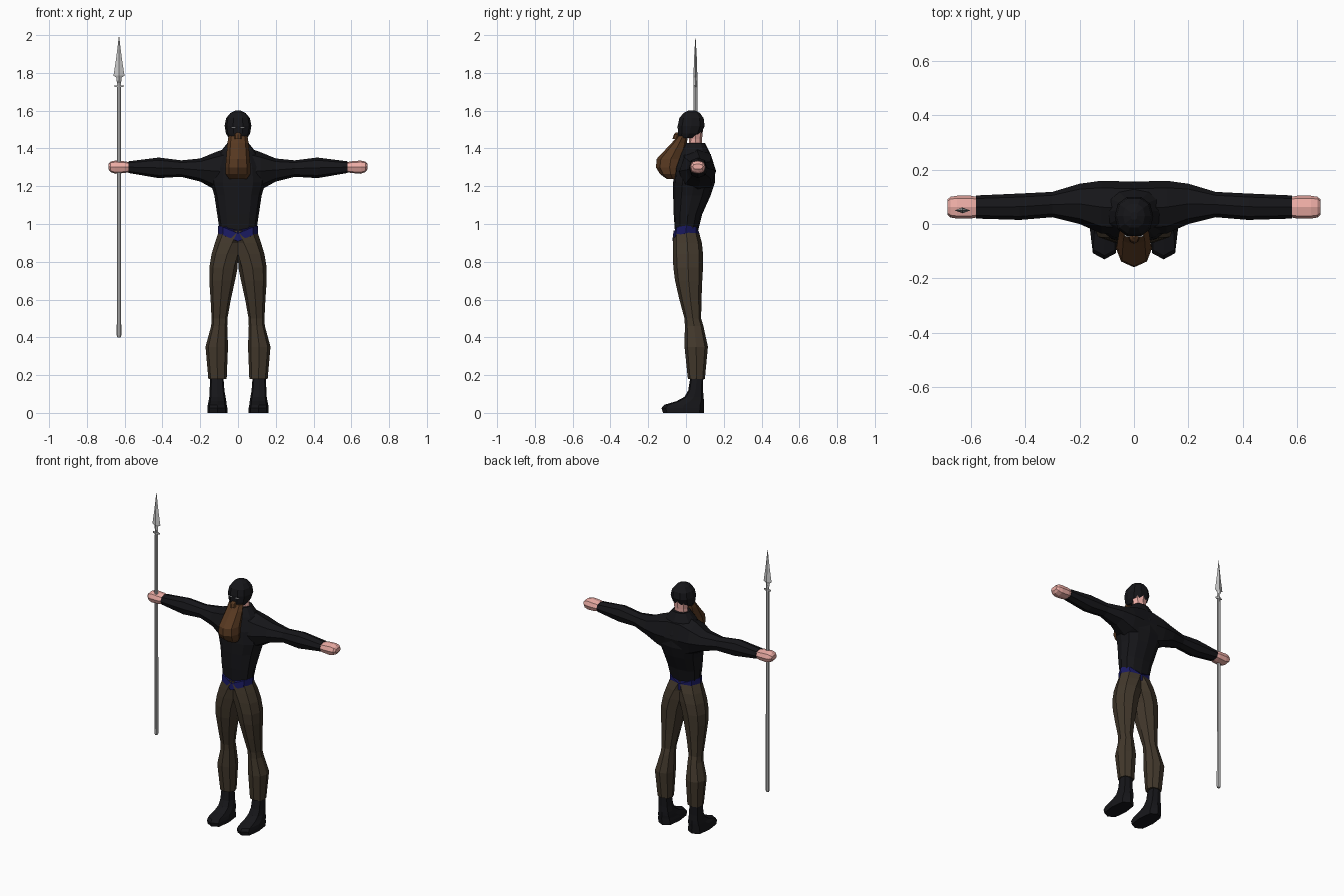
import bpy, bmesh, math

BLACK = ("black_cloth", (0.008, 0.008, 0.010, 1))
BROWN = ("trouser_cloth", (0.055, 0.040, 0.025, 1))
HAIR = ("hair", (0.095, 0.040, 0.015, 1))
BLUE = ("blue_cloth", (0.010, 0.010, 0.120, 1))
SKIN = ("skin", (0.85, 0.42, 0.38, 1))
WHITE = ("eye_white", (0.8, 0.8, 0.8, 1))


def material(spec):
    mat = bpy.data.materials.get(spec[0]) or bpy.data.materials.new(spec[0])
    mat.diffuse_color = spec[1]
    return mat


def loft(name, rings, color=None, axis="z", sides=8, p=1.0, mirror=False, dip=0.0):
    """Skin rings (position, u0, u1, v0, v1); (u, v) = (x, y) for axis z, (y, z) for axis x."""
    bm = bmesh.new()
    loops = []
    for w, u0, u1, v0, v1 in rings:
        loop = []
        for i in range(sides):
            a = 2 * math.pi * i / sides
            c, s = round(math.cos(a), 6), round(math.sin(a), 6)
            u = (u0 + u1) / 2 + (u1 - u0) / 2 * math.copysign(abs(c) ** p, c)
            v = (v0 + v1) / 2 + (v1 - v0) / 2 * math.copysign(abs(s) ** p, s)
            co = [u, v, w] if axis == "z" else [w, u, v]
            if mirror:
                co[0] = max(co[0], 0)
            if dip:
                co[2] -= dip * max(0, 1 - abs(co[0]) / 0.1)
            loop.append(bm.verts.new(co))
        loops.append(loop)
    for a, b in zip(loops, loops[1:]):
        for i in range(sides):
            j = (i + 1) % sides
            bm.faces.new((a[i], a[j], b[j], b[i]))
    bm.faces.new(loops[0][::-1])
    bm.faces.new(loops[-1])
    if mirror:
        inner = [f for f in bm.faces if all(v.co.x < 1e-5 for v in f.verts)]
        bmesh.ops.delete(bm, geom=inner, context="FACES")
    bmesh.ops.remove_doubles(bm, verts=bm.verts, dist=1e-5)
    bmesh.ops.recalc_face_normals(bm, faces=bm.faces)
    mesh = bpy.data.meshes.new(name)
    bm.to_mesh(mesh)
    bm.free()
    obj = bpy.data.objects.new(name, mesh)
    bpy.context.collection.objects.link(obj)
    if color:
        mesh.materials.append(material(color))
    if mirror:
        mod = obj.modifiers.new("mirror", "MIRROR")
        mod.merge_threshold = 0.001
    return obj


def sym(rows):
    """Rows (z, half_width, y0, y1) become rings centred on x = 0."""
    return [(z, -h, h, y0, y1) for z, h, y0, y1 in rows]


# Shirt: torso joined with a sleeve tube running from wrist to wrist
shirt = loft("shirt", sym([
    (0.95, 0.095, -0.058, 0.060), (1.05, 0.110, -0.065, 0.085),
    (1.15, 0.125, -0.068, 0.130), (1.22, 0.145, -0.068, 0.153),
    (1.30, 0.135, -0.060, 0.153), (1.38, 0.095, -0.030, 0.125),
    (1.43, 0.055, 0.000, 0.100)]), BLACK, sides=12, p=0.85)
half = [(0.58, 0.020, 0.105, 1.270, 1.332), (0.42, 0.015, 0.112, 1.243, 1.352),
        (0.30, 0.025, 0.118, 1.250, 1.337), (0.20, 0.000, 0.148, 1.225, 1.347),
        (0.12, -0.035, 0.159, 1.180, 1.380), (0.05, -0.040, 0.157, 1.150, 1.405)]
sleeves = loft("sleeves", half + [(-r[0],) + r[1:] for r in half[::-1]],
               BLACK, axis="x", p=0.9)
join = shirt.modifiers.new("join", "BOOLEAN")
join.operation, join.solver, join.object = "UNION", "EXACT", sleeves
bpy.context.view_layer.objects.active = shirt
bpy.ops.object.modifier_apply(modifier="join")
bpy.data.objects.remove(sleeves)

# Trousers: one leg mirrored, meeting at the centre above the crotch
loft("trousers", [
    (0.965, -0.100, 0.100, -0.066, 0.066), (0.90, -0.060, 0.122, -0.070, 0.084),
    (0.84, -0.025, 0.140, -0.070, 0.090), (0.77, 0.002, 0.152, -0.067, 0.090),
    (0.70, 0.016, 0.152, -0.058, 0.086), (0.60, 0.038, 0.145, -0.035, 0.082),
    (0.50, 0.056, 0.140, -0.008, 0.080), (0.46, 0.057, 0.142, -0.006, 0.092),
    (0.35, 0.053, 0.172, -0.008, 0.116), (0.18, 0.060, 0.157, 0.010, 0.100)],
    BROWN, p=0.85, mirror=True)

# Belt with a pointed front and back
loft("belt", sym([(0.950, 0.105, -0.072, 0.072), (0.992, 0.107, -0.068, 0.072)]),
     BLUE, p=0.85, dip=0.042)

# Boots
loft("boots", [
    (0.00, 0.056, 0.162, -0.122, 0.094), (0.025, 0.056, 0.162, -0.130, 0.096),
    (0.043, 0.060, 0.160, -0.115, 0.096), (0.062, 0.062, 0.156, -0.050, 0.095),
    (0.085, 0.066, 0.152, -0.008, 0.093), (0.12, 0.072, 0.150, 0.012, 0.090),
    (0.20, 0.078, 0.148, 0.025, 0.092)], BLACK, p=0.65, mirror=True)

# Hands as closed mitts
loft("hands", [
    (0.57, 0.026, 0.098, 1.276, 1.326), (0.60, 0.020, 0.104, 1.270, 1.332),
    (0.65, 0.020, 0.104, 1.266, 1.336), (0.675, 0.024, 0.100, 1.275, 1.330),
    (0.686, 0.035, 0.090, 1.290, 1.318)], SKIN, axis="x", p=0.75, mirror=True)

# Neck and hood
loft("neck", sym([(1.40, 0.048, 0.015, 0.082), (1.45, 0.046, 0.015, 0.085),
                  (1.50, 0.055, 0.005, 0.090)]), SKIN)
loft("hood", sym([
    (1.455, 0.050, -0.040, 0.045), (1.48, 0.064, -0.046, 0.085),
    (1.52, 0.071, -0.047, 0.102), (1.56, 0.063, -0.038, 0.096),
    (1.588, 0.040, -0.015, 0.075), (1.602, 0.012, 0.015, 0.045)]),
    BLACK, sides=10, p=0.85)

# Eye slits and nose
loft("eyes", [(1.507, 0.010, 0.036, -0.048, -0.030), (1.512, 0.010, 0.036, -0.048, -0.030)],
     WHITE, p=0.6, mirror=True)
loft("nose", sym([(1.45, 0.020, -0.072, -0.030), (1.475, 0.018, -0.064, -0.030),
                  (1.485, 0.006, -0.052, -0.035)]), HAIR)

# Beard
loft("beard", sym([
    (1.465, 0.050, -0.046, 0.010), (1.43, 0.056, -0.075, 0.005),
    (1.345, 0.063, -0.155, -0.005), (1.30, 0.067, -0.159, -0.015),
    (1.265, 0.066, -0.138, -0.025), (1.237, 0.046, -0.100, -0.040)]), HAIR)


# Spear: shaft, guard and flat blade, placed in the right hand
def square(rows):
    return [(z, -0.63 - a, -0.63 + a, 0.05 - b, 0.05 + b) for z, a, b in rows]


loft("spear_shaft", square([(0.40, 0.009, 0.009), (0.41, 0.012, 0.012),
                            (1.72, 0.010, 0.010), (1.76, 0.009, 0.009)]))
loft("spear_guard", square([(1.724, 0.024, 0.010), (1.734, 0.026, 0.010)]), sides=4)
loft("spear_blade", square([(1.735, 0.011, 0.011), (1.775, 0.013, 0.011), (1.785, 0.029, 0.010),
                            (1.87, 0.016, 0.008), (2.00, 0.0, 0.0)]), sides=4)
